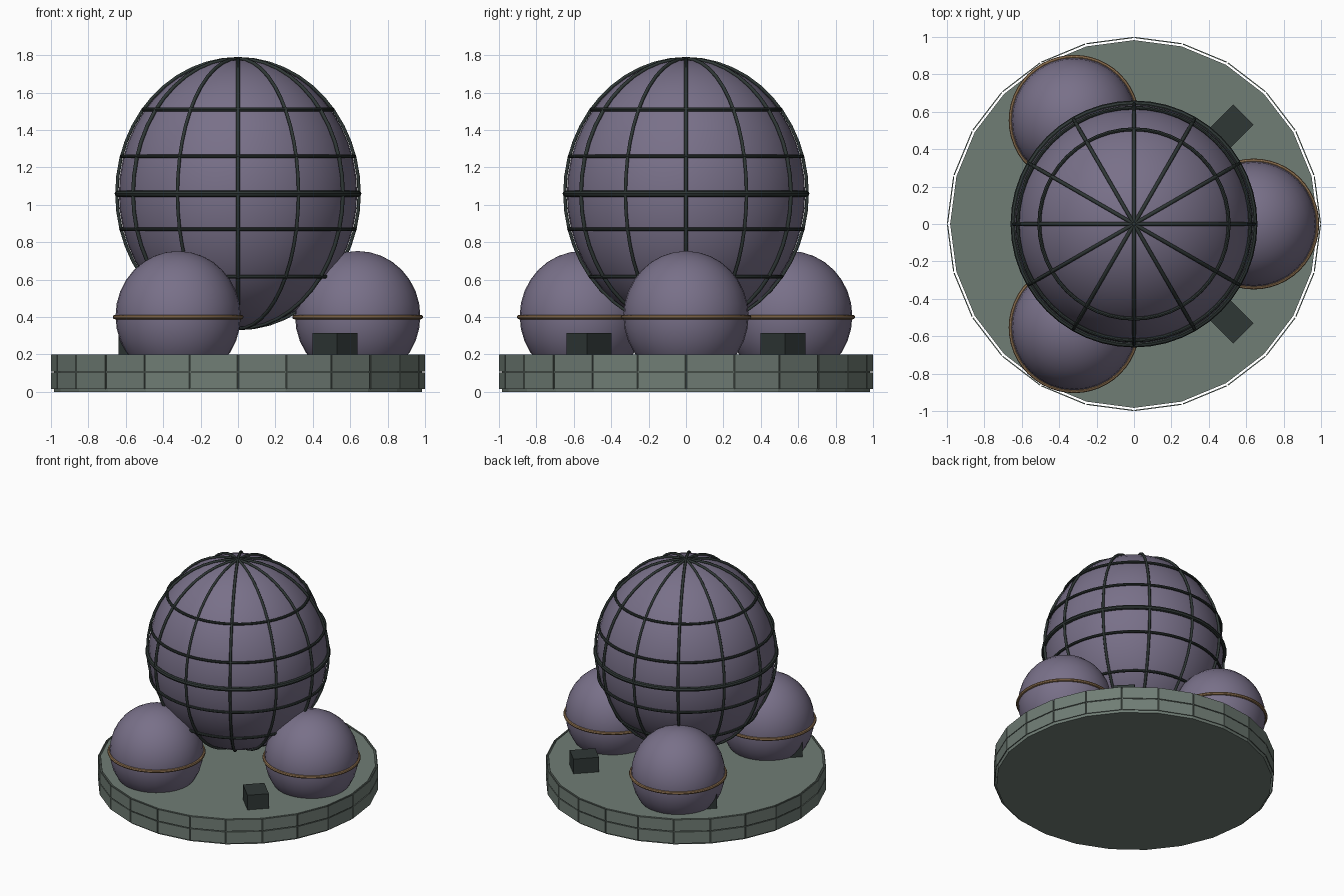
import bpy, math
from math import cos, sin, pi, radians

if "Cube" in bpy.data.objects:
    bpy.data.objects.remove(bpy.data.objects["Cube"])


def material(name, rgb):
    m = bpy.data.materials.new(name)
    m.diffuse_color = (*rgb, 1)
    m.use_nodes = True
    m.node_tree.nodes["Principled BSDF"].inputs["Base Color"].default_value = m.diffuse_color
    return m


PURPLE = material("dusty_purple", (0.19, 0.163, 0.25))
GREEN = material("grey_green", (0.162, 0.205, 0.178))
DARK = material("dark_metal", (0.028, 0.038, 0.036))
BRASS = material("brass", (0.29, 0.175, 0.085))


def finish(name, mat, smooth=False):
    ob = bpy.context.object
    ob.name = name
    ob.data.materials.append(mat)
    if smooth:
        bpy.ops.object.shade_smooth_by_angle(angle=radians(40))
    return ob


def ball(name, loc, rx, rz, segments, rings):
    bpy.ops.mesh.primitive_uv_sphere_add(segments=segments, ring_count=rings, radius=1, location=loc)
    bpy.context.object.scale = (rx, rx, rz)
    return finish(name, PURPLE, True)


def ring(name, loc, major, minor, mat):
    bpy.ops.mesh.primitive_torus_add(location=loc, major_radius=major, minor_radius=minor,
                                     major_segments=48, minor_segments=8)
    return finish(name, mat, True)


def box(name, loc, size, angle, mat):
    bpy.ops.mesh.primitive_cube_add(size=1, location=loc, rotation=(0, 0, angle))
    bpy.context.object.scale = size
    return finish(name, mat)


# Base disc with corners on the x and y axes
SIDES = 24
bpy.ops.mesh.primitive_cylinder_add(vertices=SIDES, radius=0.983, depth=0.2, location=(0, 0, 0.1))
finish("base_disc", GREEN)

# Two rows of thin plates around the rim
apothem = cos(pi / SIDES)
width = 2 * sin(pi / SIDES) - 0.008
for i in range(SIDES):
    a = (i + 0.5) * 2 * pi / SIDES
    r = apothem - 0.0025
    for row, z in (("lower", 0.059), ("upper", 0.155)):
        box(f"{row}_rim_plate", (r * cos(a), r * sin(a), z), (0.006, width, 0.09), a, GREEN)

# Large central tank
CZ, CAGE_R, CAGE_H = 1.06, 0.648, 0.722
ball("main_tank", (0, 0, CZ), 0.637, 0.717, 48, 24)

# Cage hoops running over the poles
for i in range(6):
    a = i * pi / 6
    curve = bpy.data.curves.new("cage_meridian", "CURVE")
    curve.dimensions = "3D"
    curve.bevel_depth = 0.01
    curve.bevel_resolution = 1
    spline = curve.splines.new("POLY")
    n = 48
    spline.points.add(n - 1)
    for k, p in enumerate(spline.points):
        t = 2 * pi * k / n
        p.co = (CAGE_R * cos(t) * cos(a), CAGE_R * cos(t) * sin(a), CZ + CAGE_H * sin(t), 1)
    spline.use_cyclic_u = True
    spline.use_smooth = True
    curve.materials.append(DARK)
    ob = bpy.data.objects.new("cage_meridian", curve)
    bpy.context.collection.objects.link(ob)

# Level cage rings and the thicker middle band
for z in (0.615, 0.87, 1.26, 1.51):
    ring("cage_ring", (0, 0, z), CAGE_R * math.sqrt(1 - ((z - CZ) / CAGE_H) ** 2), 0.01, DARK)
ring("cage_middle_band", (0, 0, CZ), 0.643, 0.017, DARK)

# Three small tanks with brass bands
for i in range(3):
    a = i * 2 * pi / 3
    x, y = 0.64 * cos(a), 0.64 * sin(a)
    ball("small_tank", (x, y, 0.405), 0.335, 0.348, 32, 16)
    ring("small_tank_band", (x, y, 0.4), 0.338, 0.012, BRASS)

# Four equipment boxes on the diagonals
for i in range(4):
    a = pi / 4 + i * pi / 2
    box("equipment_box", (0.735 * cos(a), 0.735 * sin(a), 0.255), (0.185, 0.155, 0.12), a, DARK)
